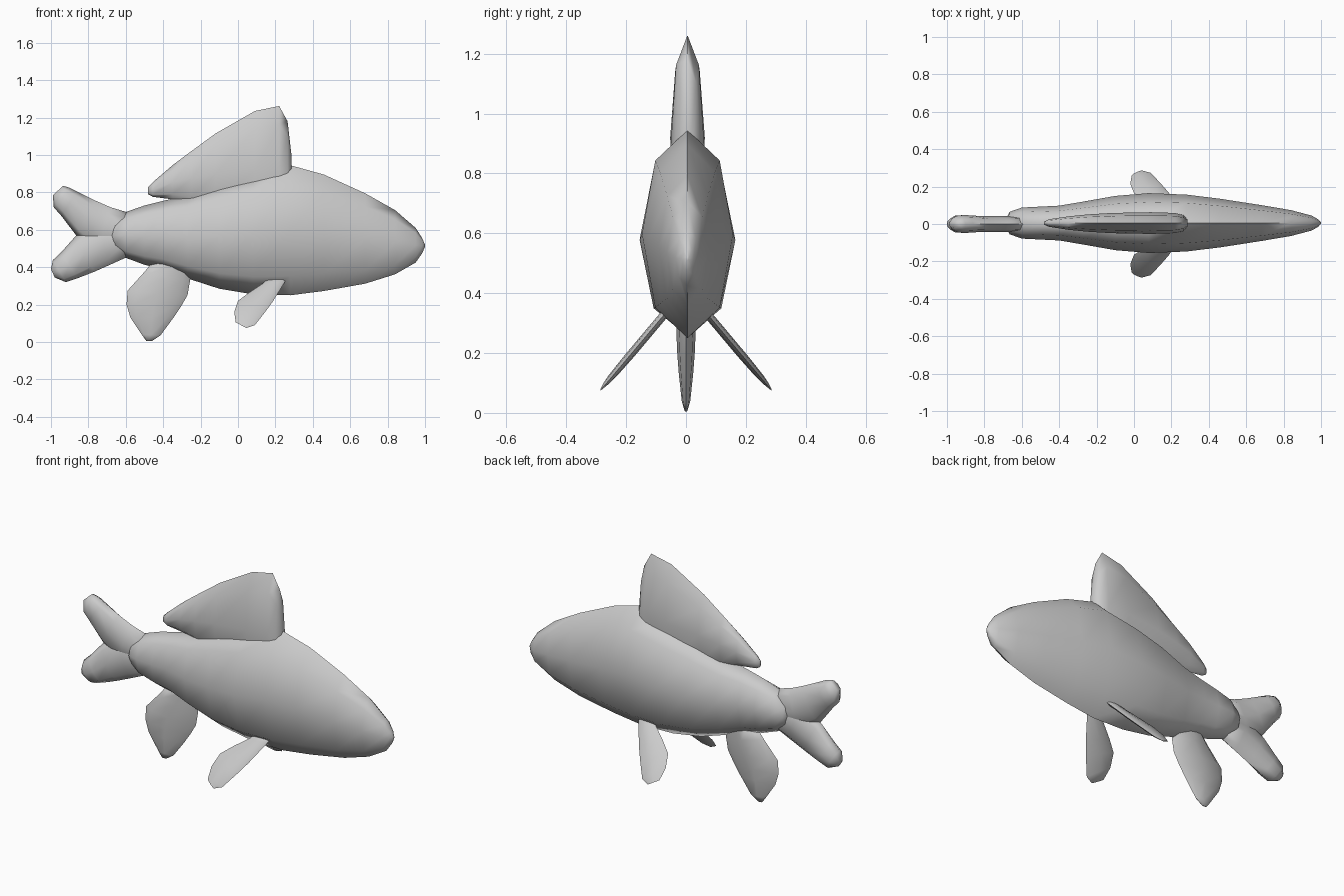
import bpy, bmesh, math


def loft(name, sections, place=lambda x, y, z: (x, y, z), sides=8):
    """Skin elliptical rings; each is (ax, az, bx, bz, half_thickness):
    two opposite edge points in the xz plane plus the half size in y."""
    bm = bmesh.new()
    rings = []
    for ax, az, bx, bz, w in sections:
        ring = []
        for i in range(sides):
            a = 2 * math.pi * i / sides
            t = (1 - math.cos(a)) / 2
            ring.append(bm.verts.new(place(ax + (bx - ax) * t, w * math.sin(a), az + (bz - az) * t)))
        rings.append(ring)
    for r, s in zip(rings, rings[1:]):
        for i in range(sides):
            j = (i + 1) % sides
            bm.faces.new((r[i], r[j], s[j], s[i]))
    bm.faces.new(rings[0])
    bm.faces.new(rings[-1])
    bmesh.ops.recalc_face_normals(bm, faces=bm.faces)
    mesh = bpy.data.meshes.new(name)
    bm.to_mesh(mesh)
    bm.free()
    ob = bpy.data.objects.new(name, mesh)
    bpy.context.collection.objects.link(ob)
    bpy.ops.object.select_all(action='DESELECT')
    ob.select_set(True)
    bpy.context.view_layer.objects.active = ob
    bpy.ops.object.shade_smooth_by_angle(angle=math.radians(80))
    return ob


def upright(rows):
    """Vertical rings from (x, top, bottom, half_thickness)."""
    return [(x, top, x, bot, w) for x, top, bot, w in rows]


# body
loft("body", upright([
    (-0.68, 0.60, 0.54, 0.03), (-0.665, 0.635, 0.505, 0.06), (-0.60, 0.695, 0.45, 0.083),
    (-0.50, 0.73, 0.413, 0.088), (-0.40, 0.755, 0.39, 0.093), (-0.27, 0.785, 0.34, 0.115),
    (-0.10, 0.85, 0.285, 0.145), (0.08, 0.90, 0.255, 0.16), (0.28, 0.945, 0.25, 0.152),
    (0.46, 0.895, 0.273, 0.13), (0.68, 0.795, 0.312, 0.096), (0.84, 0.705, 0.362, 0.069),
    (0.95, 0.61, 0.425, 0.04), (0.985, 0.555, 0.475, 0.02), (1.0, 0.52, 0.51, 0.003)]),
    lambda x, y, z: (x, y + 0.005, z))

# dorsal fin
loft("dorsal_fin", upright([
    (-0.48, 0.83, 0.79, 0.008), (-0.455, 0.855, 0.776, 0.02), (-0.35, 0.945, 0.763, 0.036),
    (-0.25, 1.02, 0.73, 0.046), (-0.12, 1.115, 0.68, 0.054), (0.09, 1.235, 0.60, 0.058),
    (0.22, 1.262, 0.58, 0.054), (0.265, 1.18, 0.64, 0.042), (0.287, 0.99, 0.75, 0.02)]),
    lambda x, y, z: (x, y + 0.005, z))

# tail lobes
loft("upper_tail_lobe", [
    (-0.58, 0.69, -0.58, 0.47, 0.045), (-0.68, 0.72, -0.75, 0.50, 0.042),
    (-0.76, 0.755, -0.865, 0.57, 0.042), (-0.86, 0.805, -0.945, 0.675, 0.048),
    (-0.90, 0.825, -0.985, 0.72, 0.045), (-0.935, 0.835, -0.99, 0.785, 0.022)])
loft("lower_tail_lobe", [
    (-0.58, 0.46, -0.58, 0.67, 0.045), (-0.68, 0.415, -0.75, 0.63, 0.042),
    (-0.77, 0.375, -0.865, 0.57, 0.042), (-0.86, 0.34, -0.945, 0.48, 0.048),
    (-0.92, 0.32, -0.99, 0.438, 0.045), (-0.98, 0.345, -1.0, 0.39, 0.022)])

# anal fin
loft("anal_fin", [
    (-0.44, 0.45, -0.25, 0.40, 0.032), (-0.50, 0.375, -0.257, 0.325, 0.034),
    (-0.59, 0.275, -0.27, 0.25, 0.032), (-0.596, 0.20, -0.305, 0.19, 0.029),
    (-0.575, 0.13, -0.345, 0.13, 0.024), (-0.515, 0.04, -0.415, 0.035, 0.014),
    (-0.49, 0.005, -0.46, 0.005, 0.004)])

# pectoral fins, splayed outward and mirrored
for side, label in ((-1, "right"), (1, "left")):
    loft(label + "_pectoral_fin", [
        (0.17, 0.355, 0.265, 0.355, 0.017), (0.135, 0.315, 0.25, 0.32, 0.018),
        (0.06, 0.265, 0.185, 0.215, 0.018), (0.00, 0.22, 0.145, 0.16, 0.018),
        (-0.02, 0.16, 0.09, 0.09, 0.015), (-0.012, 0.105, 0.045, 0.075, 0.005)],
        lambda x, y, z: (x, side * (0.08 + (0.32 - z) * 0.84 + y), z))
